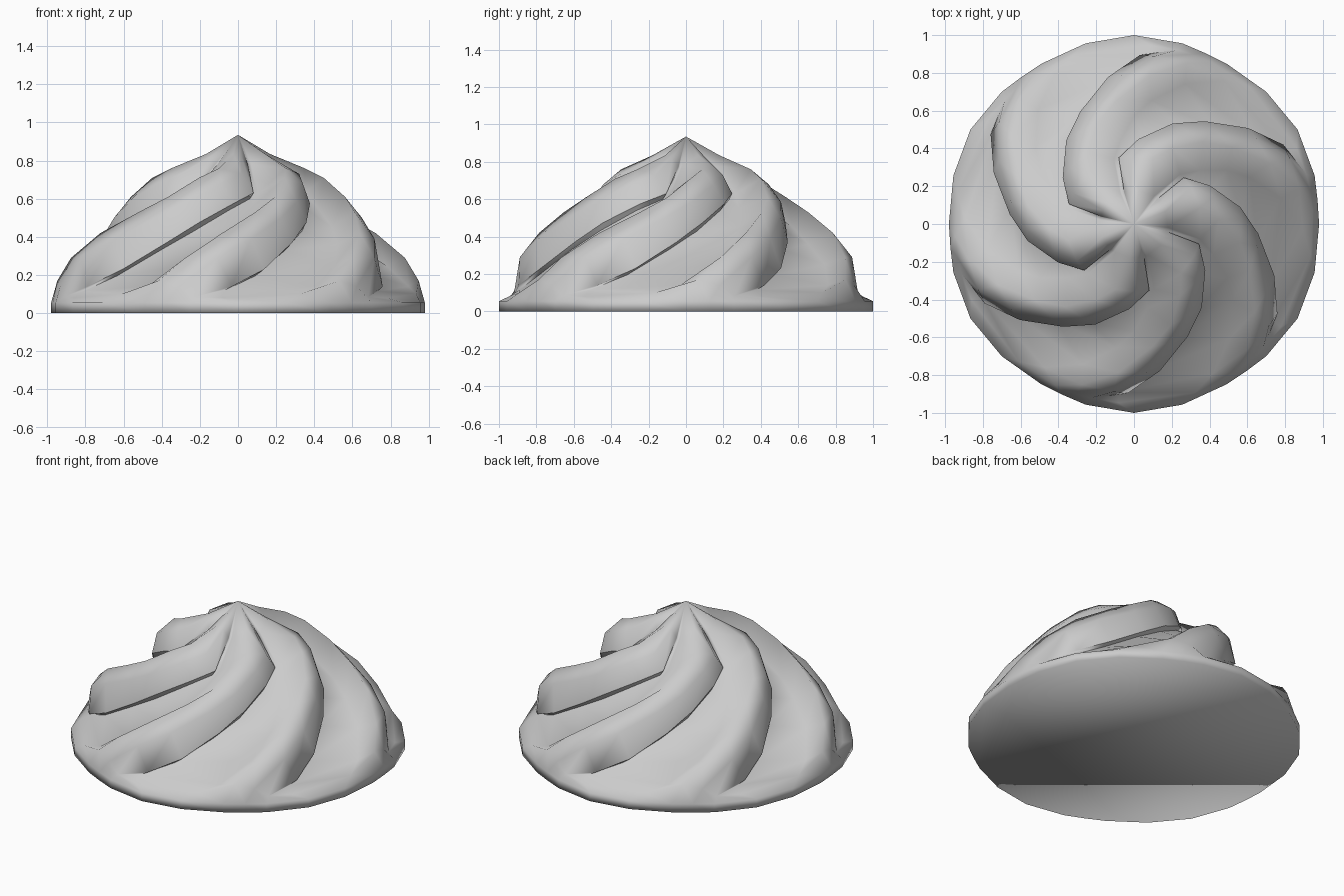
import bpy, bmesh
from math import radians, cos, sin

if "Cube" in bpy.data.objects:
    bpy.data.objects.remove(bpy.data.objects["Cube"])

LOBES = 6

# One spiral lobe, from tip to rim. Each row: radius, then (angle, height) of
# inner foot, crest, shoulder, overhanging edge, and foot tucked under the edge
STATIONS = [
    (0.18, (54, 0.78), (82, 0.835), (96, 0.82), (107, 0.775), (108, 0.765)),
    (0.36, (47, 0.63), (74, 0.76), (93, 0.73), (103, 0.63), (100, 0.60)),
    (0.45, (39, 0.55), (63, 0.71), (79, 0.68), (87, 0.575), (84, 0.54)),
    (0.57, (30, 0.45), (50, 0.61), (63, 0.585), (69, 0.475), (66, 0.43)),
    (0.66, (22, 0.36), (38, 0.53), (50, 0.50), (55.5, 0.37), (52, 0.33)),
    (0.79, (10, 0.25), (24, 0.42), (35, 0.39), (40, 0.23), (36.5, 0.195)),
    (0.895, (-2, 0.14), (12, 0.29), (23, 0.29), (28, 0.14), (25, 0.115)),
    (0.95, (-10, 0.10), (4, 0.17), (11, 0.14), (16, 0.085), (25, 0.08)),
]
# Rim: angle and radius of the matching points
RIM = [(-15, 0.99), (0, 0.98), (7.5, 0.98), (15, 0.99), (30, 1.0)]

bm = bmesh.new()


def ring(points):
    """Repeat (radius, angle, height) points once per lobe."""
    verts = []
    for k in range(LOBES):
        for r, a, z in points:
            t = radians(a + k * 360 / LOBES)
            verts.append(bm.verts.new((r * cos(t), r * sin(t), z)))
    return verts


# Swirl rings, then rim top and bottom
rings = [ring([(s[0], a, z) for a, z in s[1:]]) for s in STATIONS]
rings.append(ring([(r, a, 0.055) for a, r in RIM]))
rings.append(ring([(r, a, 0.0) for a, r in RIM]))

# Skin between rings, peak at the top, flat base below
n = len(rings[0])
for upper, lower in zip(rings, rings[1:]):
    for i in range(n):
        j = (i + 1) % n
        bm.faces.new((upper[i], lower[i], lower[j], upper[j]))
tip = bm.verts.new((0, 0, 0.935))
for i in range(n):
    bm.faces.new((tip, rings[0][i], rings[0][(i + 1) % n]))
bm.faces.new(list(reversed(rings[-1])))
bmesh.ops.recalc_face_normals(bm, faces=bm.faces[:])
for f in bm.faces:
    f.smooth = True

# Crisp lip and foot along each overhanging edge
for upper, lower in zip(rings[:7], rings[1:7]):
    for i in range(n):
        if i % 5 >= 3:
            bm.edges.get((upper[i], lower[i])).smooth = False

mesh = bpy.data.meshes.new("cream_swirl")
bm.to_mesh(mesh)
bm.free()
swirl = bpy.data.objects.new("cream_swirl", mesh)
bpy.context.collection.objects.link(swirl)
